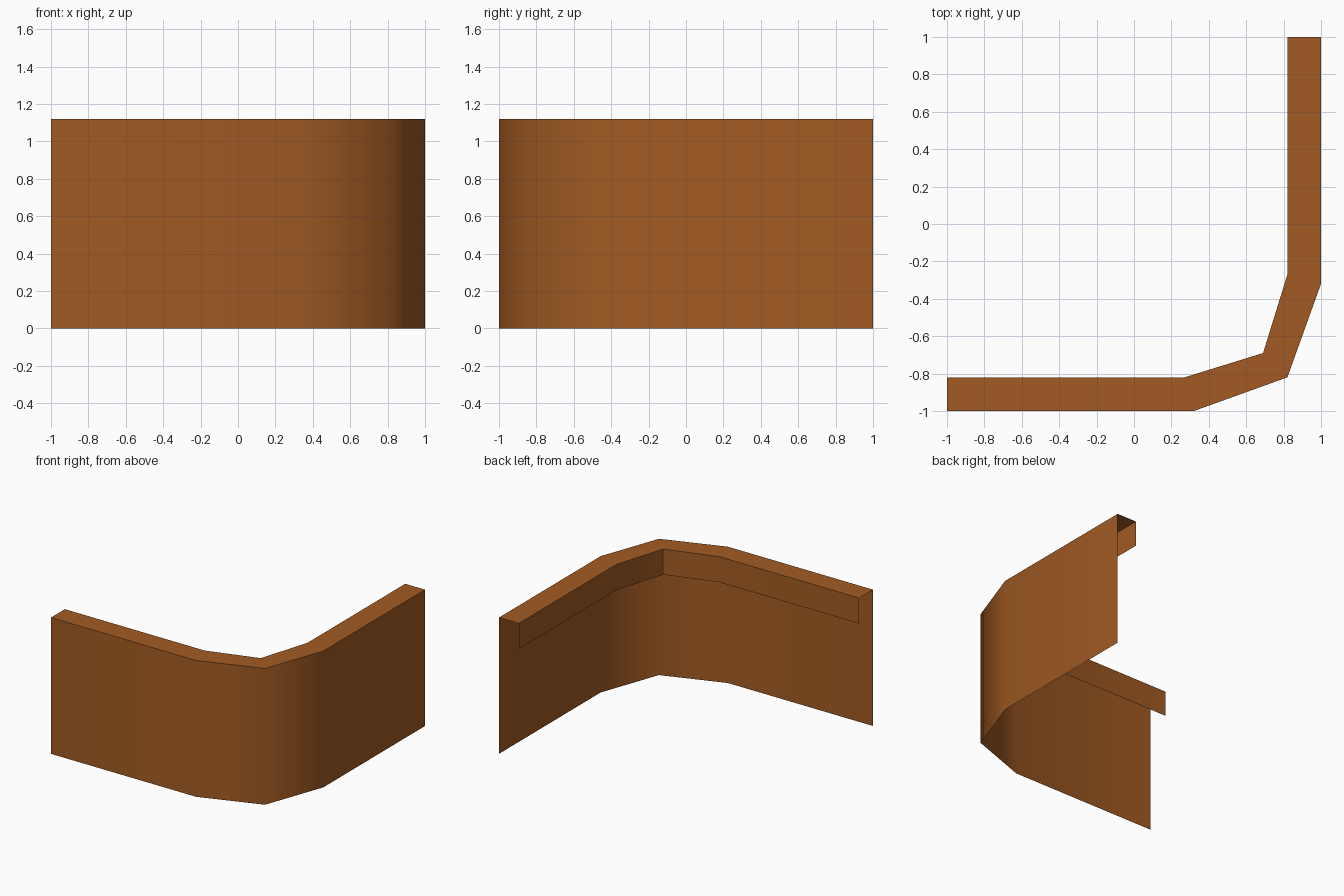
import bpy, bmesh, math

if "Cube" in bpy.data.objects:
    bpy.data.objects.remove(bpy.data.objects["Cube"])

HEIGHT, LIP_BOTTOM = 1.12, 0.91

wood = bpy.data.materials.new("warm brown")
wood.diffuse_color = (0.36, 0.105, 0.017, 1)
wood.use_nodes = True
wood.node_tree.nodes["Principled BSDF"].inputs["Base Color"].default_value = wood.diffuse_color


def corner_path(half):
    """Complete half a path by mirroring it across the corner diagonal."""
    return half + [(-y, -x) for x, y in reversed(half[:-1])]


# Plan outlines: half of each bend, up to the corner point
outer = corner_path([(-1, -1), (0.32, -1), (0.82, -0.82)])
inner = corner_path([(-1, -0.82), (0.27, -0.82), (0.69, -0.69)])

# Open folded sheet: outer wall, flat top, short hanging lip
rows = [(outer, 0), (outer, HEIGHT), (inner, HEIGHT), (inner, LIP_BOTTOM)]

bm = bmesh.new()
grid = [[bm.verts.new((x, y, z)) for x, y in path] for path, z in rows]
for low, high in zip(grid, grid[1:]):
    for i in range(len(low) - 1):
        bm.faces.new((low[i], low[i + 1], high[i + 1], high[i]))

mesh = bpy.data.meshes.new("corner_panel")
bm.to_mesh(mesh)
bm.free()
mesh.materials.append(wood)
panel = bpy.data.objects.new("corner_panel", mesh)
bpy.context.collection.objects.link(panel)

# Smooth around the outer bend, crisp folds and inner lip corner
bpy.context.view_layer.objects.active = panel
panel.select_set(True)
bpy.ops.object.shade_smooth_by_angle(angle=math.radians(53))
